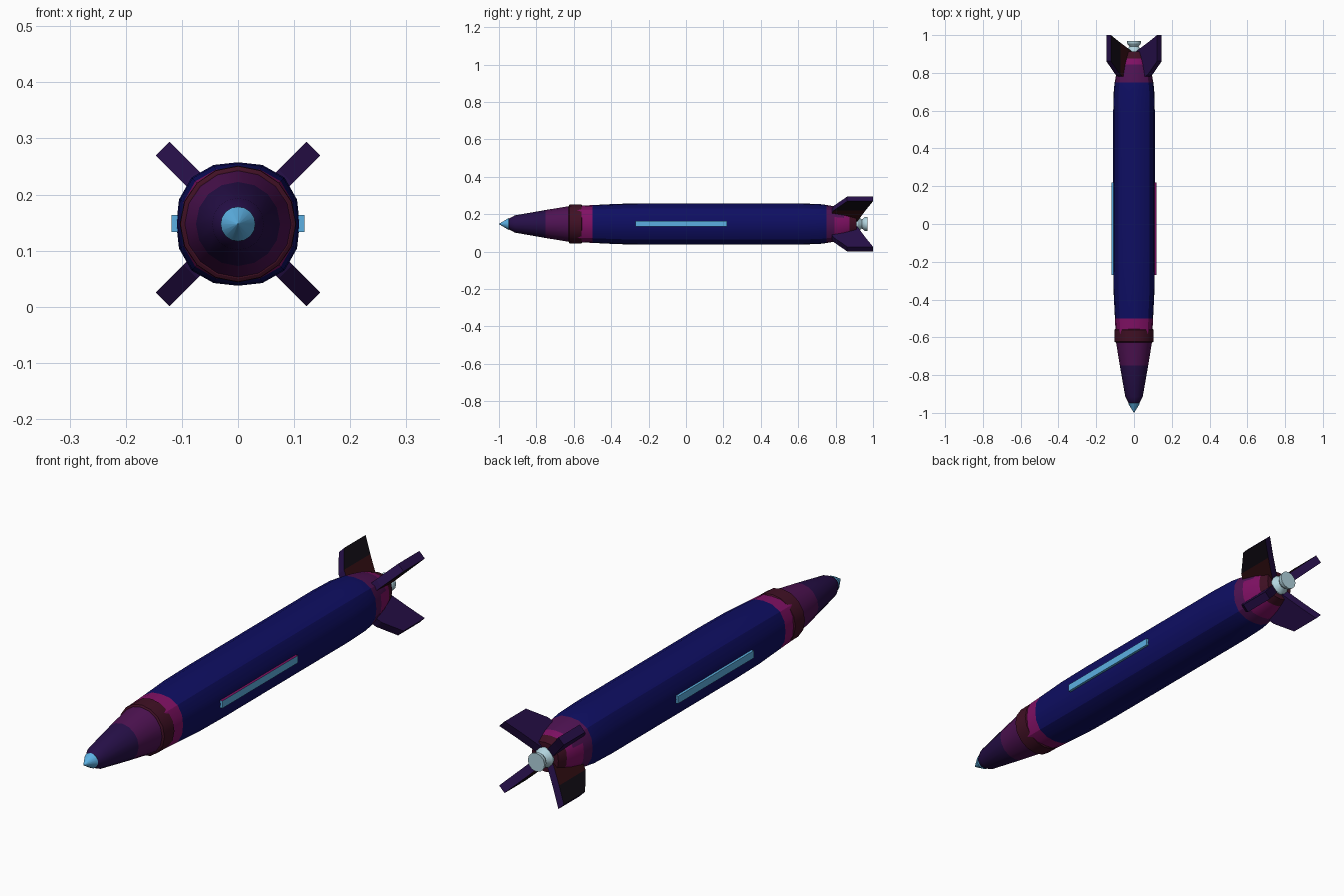
import bpy, bmesh, math
from mathutils import Matrix, Vector

if "Cube" in bpy.data.objects:
    bpy.data.objects.remove(bpy.data.objects["Cube"])

ZC = 0.1475  # height of the long axis


def lin(c):
    return c / 12.92 if c <= 0.04045 else ((c + 0.055) / 1.055) ** 2.4


def material(name, r, g, b):
    m = bpy.data.materials.new(name)
    m.diffuse_color = (lin(r / 255), lin(g / 255), lin(b / 255), 1)
    m.use_nodes = True
    m.node_tree.nodes["Principled BSDF"].inputs["Base Color"].default_value = m.diffuse_color
    return m


NAVY = material("navy", 14, 14, 98)
PURPLE = material("purple", 78, 18, 82)
DARK = material("dark_purple", 38, 15, 72)
MAGENTA = material("magenta", 128, 16, 100)
MAROON = material("maroon", 64, 16, 36)
BLACK = material("black", 14, 10, 18)
RED = material("dark_red", 46, 12, 16)
BLUE = material("light_blue", 92, 176, 226)
PALE = material("pale_grey", 178, 212, 222)


def finish(bm, name, mats, rule=None, smooth=True):
    bmesh.ops.recalc_face_normals(bm, faces=bm.faces[:])
    bm.normal_update()
    if rule:
        for f in bm.faces:
            f.material_index = mats.index(rule(f))
    me = bpy.data.meshes.new(name)
    bm.to_mesh(me)
    bm.free()
    for m in mats:
        me.materials.append(m)
    ob = bpy.data.objects.new(name, me)
    bpy.context.collection.objects.link(ob)
    if smooth:
        bpy.ops.object.select_all(action='DESELECT')
        ob.select_set(True)
        bpy.context.view_layer.objects.active = ob
        bpy.ops.object.shade_smooth_by_angle(angle=math.radians(30))
    return ob


def lathe(name, profile, mats, rule=None, n=16, power=2.0):
    """Rings of (y, radius) along the long axis; power > 2 squares the section."""
    bm = bmesh.new()
    rings = []
    for y, r in profile:
        ring = []
        for i in range(n):
            a = math.tau * i / n
            c, s = math.cos(a), math.sin(a)
            k = r / (abs(c) ** power + abs(s) ** power) ** (1 / power)
            ring.append(bm.verts.new((k * c, y, ZC + k * s)))
        rings.append(ring)
    for a, b in zip(rings, rings[1:]):
        for i in range(n):
            j = (i + 1) % n
            bm.faces.new((a[i], a[j], b[j], b[i]))
    bm.faces.new(rings[0])
    bm.faces.new(rings[-1])
    return finish(bm, name, mats, rule)


# Nose with a darker front half
lathe("nose_cone", [(-0.957, 0.018), (-0.945, 0.03), (-0.915, 0.046), (-0.75, 0.075), (-0.62, 0.096)],
      [DARK, PURPLE], lambda f: DARK if f.calc_center_median().y < -0.75 else PURPLE)

# Pointed tip
lathe("nose_tip", [(-1.0, 0.0008), (-0.95, 0.031), (-0.935, 0.02)], [BLUE])

# Band behind the nose
lathe("nose_band", [(-0.627, 0.097), (-0.623, 0.103), (-0.56, 0.104), (-0.555, 0.099)], [MAROON])


# Main body with painted front collar and tail
def body_colour(f):
    c = f.calc_center_median()
    if c.y < -0.5:
        return MAGENTA
    if c.y < 0.75:
        return NAVY
    if c.y < 0.795:
        return PURPLE
    if c.y < 0.845:
        return PURPLE if c.z > ZC + 0.04 else MAGENTA
    return MAGENTA if c.y < 0.875 else MAROON


lathe("body", [(-0.61, 0.096), (-0.5, 0.101), (-0.36, 0.108), (-0.2, 0.11), (0.6, 0.11), (0.71, 0.107),
               (0.75, 0.102), (0.795, 0.094), (0.845, 0.083), (0.875, 0.073), (0.912, 0.06)],
      [NAVY, MAGENTA, PURPLE, MAROON], body_colour, power=2.45)

# Hourglass nozzle
lathe("nozzle", [(0.9, 0.042), (0.92, 0.04), (0.94, 0.024), (0.955, 0.036), (0.97, 0.038)], [PALE], n=12)

# Side rails
for side, name in ((-1, "left_rail"), (1, "right_rail")):
    bm = bmesh.new()
    bmesh.ops.create_cube(bm, size=1, matrix=Matrix.Translation((side * 0.11, -0.025, ZC + 0.001))
                          @ Matrix.Diagonal((0.017, 0.49, 0.03, 1)))
    finish(bm, name, [BLUE, MAGENTA],
           lambda f: MAGENTA if side > 0 and f.normal.z > 0.9 else BLUE, smooth=False)

# Four swept tail fins: one broad face dark, the other purple
FIN = [(0.035, 0.75), (0.12, 0.79), (0.19, 0.862), (0.19, 1.0), (0.12, 0.96), (0.035, 0.915)]
for k, name in enumerate(("upper_right_fin", "upper_left_fin", "lower_left_fin", "lower_right_fin")):
    a = math.radians(45 + 90 * k)
    out = Vector((math.cos(a), 0, math.sin(a)))
    across = Vector((math.sin(a), 0, -math.cos(a)))
    bm = bmesh.new()
    sides = [[bm.verts.new(out * r + across * t + Vector((0, y, ZC))) for r, y in FIN]
             for t in (-0.0175, 0.0175)]
    for s in sides:
        bm.faces.new((s[0], s[1], s[4], s[5]))
        bm.faces.new((s[1], s[2], s[3], s[4]))
    for i in range(6):
        j = (i + 1) % 6
        bm.faces.new((sides[0][i], sides[0][j], sides[1][j], sides[1][i]))

    def fin_colour(f):
        if f.normal.dot(across) < 0.9:
            return DARK
        r = (f.calc_center_median() - Vector((0, 0, ZC))).dot(out)
        return RED if r < 0.12 else BLACK

    finish(bm, name, [DARK, BLACK, RED], fin_colour, smooth=False)
